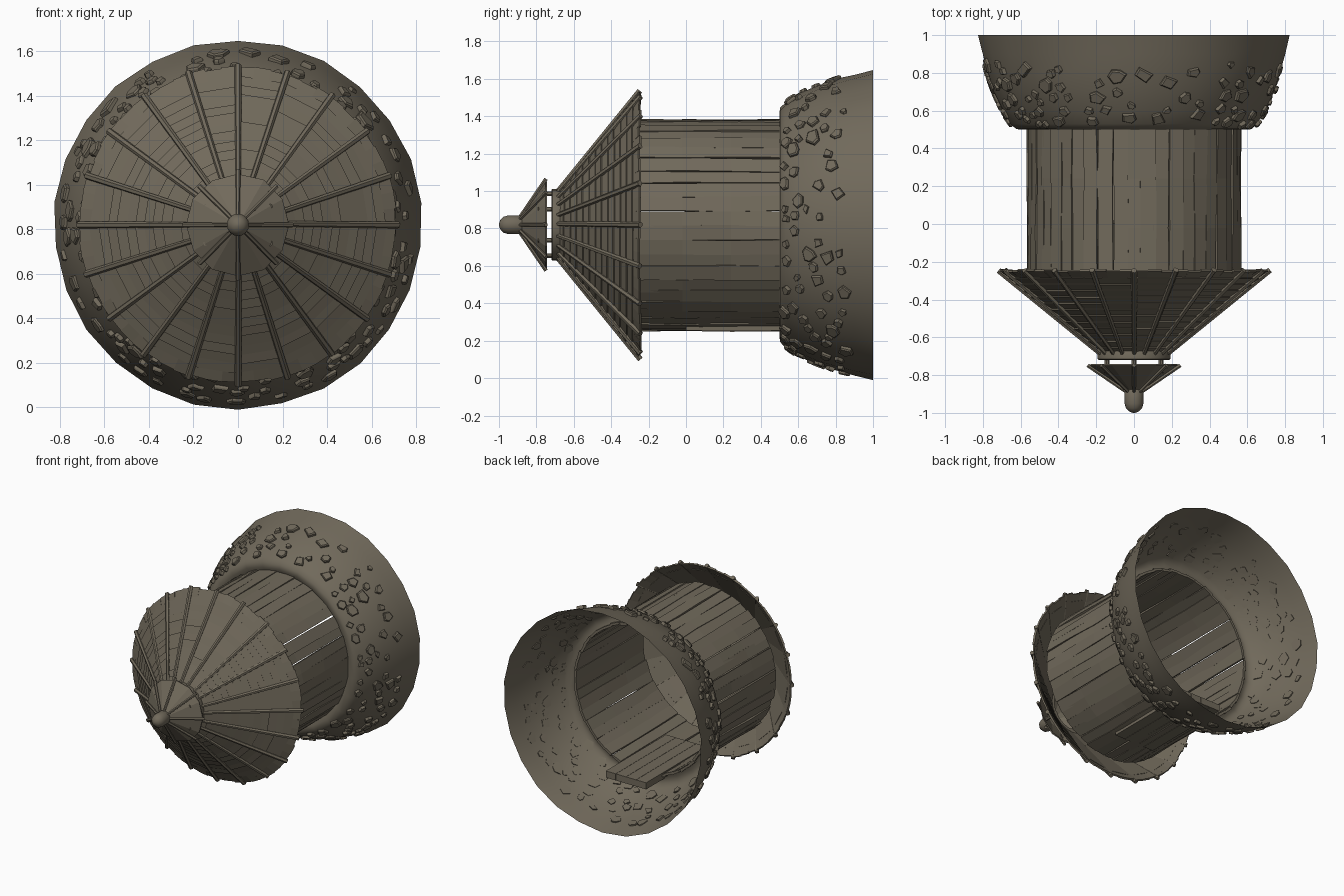
import bpy, bmesh, math, random
from mathutils import Vector

if "Cube" in bpy.data.objects:
    bpy.data.objects.remove(bpy.data.objects["Cube"])

random.seed(7)
C = 0.82                      # height of the tower axis (runs along y)
TAU = math.tau


def material(name, col):
    m = bpy.data.materials.new(name)
    m.diffuse_color = (*col, 1)
    m.use_nodes = True
    m.node_tree.nodes["Principled BSDF"].inputs["Base Color"].default_value = m.diffuse_color
    return m


GREY = material("weathered grey brown", (0.165, 0.143, 0.105))


def P(a, r, y):
    return Vector((r * math.sin(a), y, C + r * math.cos(a)))


def finish(bm, name, smooth=None, recalc=True):
    if recalc:
        bmesh.ops.recalc_face_normals(bm, faces=bm.faces)
    me = bpy.data.meshes.new(name)
    bm.to_mesh(me)
    bm.free()
    ob = bpy.data.objects.new(name, me)
    bpy.context.collection.objects.link(ob)
    me.materials.append(GREY)
    if smooth:
        bpy.ops.object.select_all(action='DESELECT')
        ob.select_set(True)
        bpy.context.view_layer.objects.active = ob
        bpy.ops.object.shade_smooth_by_angle(angle=math.radians(smooth))
    return ob


def loft(bm, rings, cap=True):
    """Join equal-sized rings of points into a skin."""
    vs = [[bm.verts.new(p) for p in ring] for ring in rings]
    n = len(vs[0])
    for a, b in zip(vs, vs[1:]):
        for i in range(n):
            j = (i + 1) % n
            bm.faces.new((a[i], a[j], b[j], b[i]))
    if cap:
        bm.faces.new(vs[0][::-1])
        bm.faces.new(vs[-1])


def lathe(bm, profile, n, cap=False, jitter=0.0):
    loft(bm, [[P(TAU * i / n, r + random.uniform(-jitter, jitter), y)
               for i in range(n)] for y, r in profile], cap)


def rod(bm, p0, p1, r0, r1, n=6):
    d = (p1 - p0).normalized()
    u = d.orthogonal().normalized()
    w = d.cross(u)
    loft(bm, [[p + r * (u * math.cos(TAU * i / n) + w * math.sin(TAU * i / n))
               for i in range(n)] for p, r in ((p0, r0), (p1, r1))])


# flared stone skirt, open at the back
SKIRT = [(0.515, 0.56), (0.5, 0.59), (0.502, 0.625), (0.53, 0.655), (0.6, 0.70),
         (0.7, 0.745), (0.8, 0.78), (0.9, 0.803), (1.0, 0.828)]


def skirt_r(y):
    for (y0, r0), (y1, r1) in zip(SKIRT[2:], SKIRT[3:]):
        if y <= y1:
            return r0 + (r1 - r0) * (y - y0) / (y1 - y0)
    return SKIRT[-1][1]


bm = bmesh.new()
lathe(bm, SKIRT, 26, jitter=0.004)
finish(bm, "stone_skirt", 50)

# irregular stones set into the skirt
bm = bmesh.new()
placed = []
tries = 0
while len(placed) < 150 and tries < 4000:
    tries += 1
    a = random.uniform(0, TAU)
    y = 0.525 + 0.33 * random.random() ** 1.2
    s = random.uniform(0.018, 0.045)
    r = skirt_r(y)
    o = P(a, r, y)
    if any((o - q).length < (s + t) * 1.05 for q, t in placed):
        continue
    placed.append((o, s))
    tv = (P(a, skirt_r(y + 0.02), y + 0.02) - P(a, skirt_r(y - 0.02), y - 0.02)).normalized()
    tu = Vector((math.cos(a), 0, -math.sin(a)))
    nrm = tu.cross(tv)
    if nrm.dot(P(a, 1, y) - P(a, 0, y)) < 0:
        nrm = -nrm
    k = random.choice((4, 5, 5, 6, 6))
    ph = random.uniform(0, TAU)
    shape = [(s * random.uniform(0.85, 1.2), ph + TAU * (i + random.uniform(-.2, .2)) / k)
             for i in range(k)]
    loft(bm, [[o + nrm * h + (tu * math.cos(t) * 1.1 + tv * math.sin(t)) * q * f for q, t in shape]
              for h, f in ((-0.01, 1), (0.007, 1), (0.014, 0.82))])
finish(bm, "skirt_stones", 30)

# rough vertical boards of the tower wall
bm = bmesh.new()
N = 46
for i in range(N):
    a0 = TAU * (i + random.uniform(-.12, .12)) / N
    half = TAU / N * random.uniform(0.49, 0.56)
    r = 0.564 + random.uniform(-0.005, 0.005)
    rings = []
    for y in (-0.27, -0.02, 0.24, 0.53):
        a = a0 + random.uniform(-0.008, 0.008)
        q = r + random.uniform(-0.003, 0.003)
        tilt = random.uniform(-0.004, 0.004)
        rings.append([P(a - half, q + tilt, y), P(a + half, q - tilt, y),
                      P(a + half, q - 0.018, y), P(a - half, q - 0.018, y)])
    loft(bm, rings)
finish(bm, "wall_boards")

# door panel on the lower side, running down into the skirt
bm = bmesh.new()
for i in range(4):
    x0, x1 = -0.17 + 0.085 * i, -0.17 + 0.085 * (i + 1) - 0.002
    loft(bm, [[(x0, y, 0.255), (x1, y, 0.255), (x1, y, 0.305), (x0, y, 0.305)]
              for y in (0.0, 0.72)])
finish(bm, "door_panel")

# main roof: overlapping rows of flat shingles between ribs
SECT, ROWS = 20, 13
Y0, R0, Y1, R1 = -0.25, 0.70, -0.685, 0.17
ry, rr = Y1 - Y0, R1 - R0
L = math.hypot(ry, rr)
ny, nr = rr / L, -ry / L      # outward slope normal


def slope(t, h):
    return Y0 + ry * t + ny * h, R0 + rr * t + nr * h


bm = bmesh.new()
for s in range(SECT):
    for k in range(ROWS):
        parts = 3 if k == 0 else 1
        for j in range(parts):
            a0 = TAU * (s + j / parts) / SECT
            a1 = TAU * (s + (j + 1) / parts) / SECT
            t0 = k / ROWS - random.uniform(0.0, 0.012) * (2 if k == 0 else 1)
            t1 = (k + 1.15) / ROWS if k < ROWS - 1 else 1
            lift = random.uniform(0.006, 0.011)
            rings = []
            for t, top, bot in ((t0, lift, -0.004), (t1, 0.0, -0.006)):
                (yt, rt), (yb, rb) = slope(t, top), slope(t, bot)
                rings.append([P(a0, rt, yt), P(a1, rt, yt), P(a1, rb, yb), P(a0, rb, yb)])
            loft(bm, rings)
finish(bm, "roof_shingles")

bm = bmesh.new()
for s in range(SECT):
    a = TAU * s / SECT
    (ya, ra), (yb, rb) = slope(-0.02 - random.uniform(0, .015), 0.008), slope(1.0, 0.008)
    rod(bm, P(a, ra, ya), P(a + random.uniform(-.03, .03), rb, yb), 0.016, 0.012)
finish(bm, "roof_ribs")

# vent collar and posts
bm = bmesh.new()
lathe(bm, [(-0.665, 0.165), (-0.665, 0.185), (-0.68, 0.192), (-0.715, 0.192),
           (-0.72, 0.185), (-0.72, 0.165), (-0.665, 0.165)], 24)
finish(bm, "vent_collar", 40)

bm = bmesh.new()
for i in range(6):
    a = TAU * i / 6
    rod(bm, P(a, 0.165, -0.67), P(a, 0.165, -0.79), 0.013, 0.013)
finish(bm, "vent_posts")

# small cap roof with its ribs
bm = bmesh.new()
lathe(bm, [(-0.88, 0.04), (-0.75, 0.232), (-0.742, 0.228), (-0.865, 0.04)], 12, jitter=0.003)
finish(bm, "cap_roof")

bm = bmesh.new()
for i in range(8):
    a = TAU * i / 8
    rod(bm, P(a, 0.245, -0.748), P(a, 0.04, -0.89), 0.011, 0.009)
finish(bm, "cap_ribs")

# rounded finial
bm = bmesh.new()
lathe(bm, [(-0.87, 0.04), (-0.885, 0.05), (-0.95, 0.05), (-0.975, 0.043),
           (-0.992, 0.027), (-1.0, 0.006)], 16, cap=True)
finish(bm, "finial", 50)
